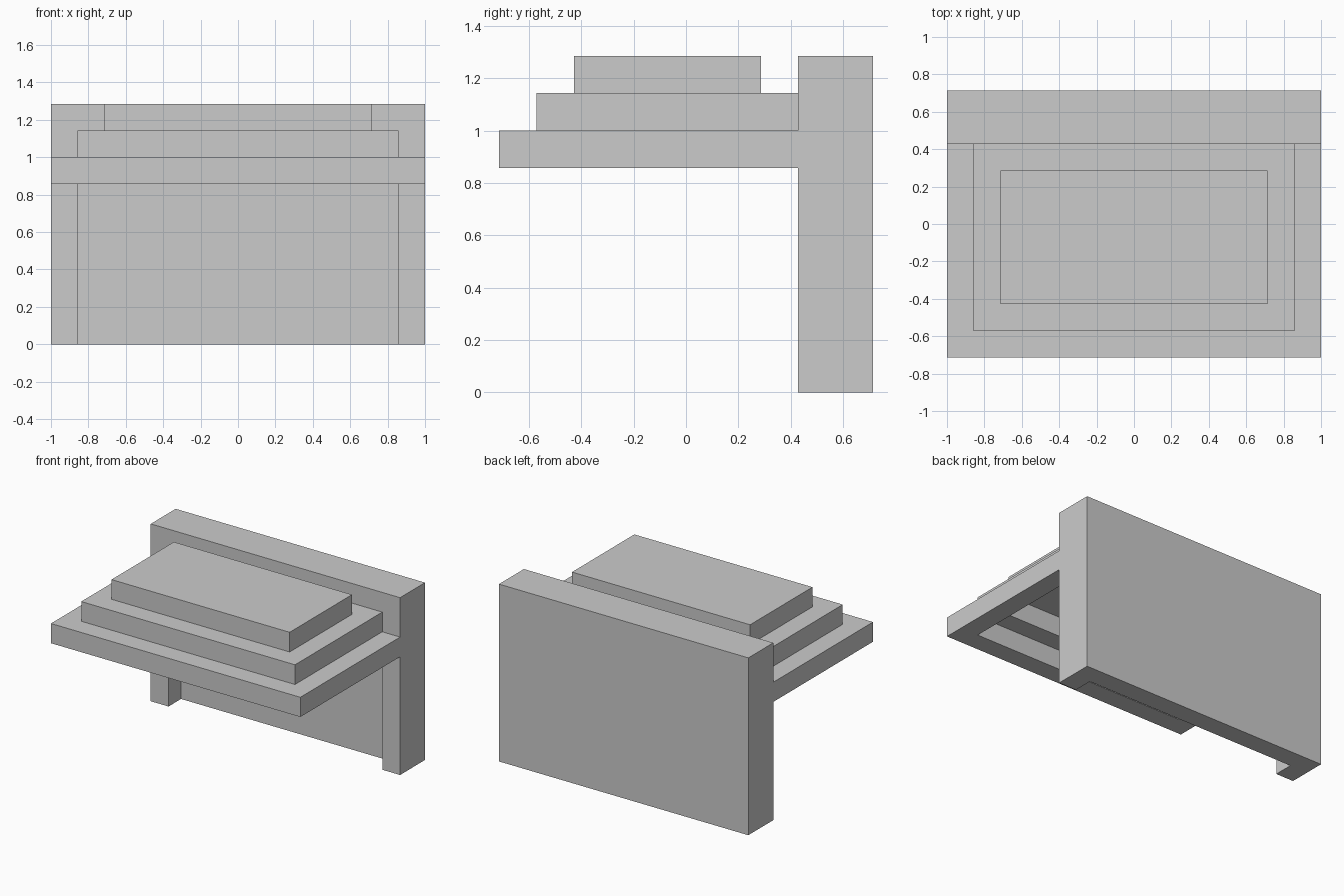
import bpy
import bmesh

if "Cube" in bpy.data.objects:
    bpy.data.objects.remove(bpy.data.objects["Cube"])

U = 1 / 7  # the whole model sits on a grid of sevenths


def box(name, x, y, z):
    """Box centred on x = 0: half width x, (min, max) for y and z, in grid units."""
    bm = bmesh.new()
    bmesh.ops.create_cube(bm, size=1)
    for v in bm.verts:
        v.co = (2 * x * U * v.co.x,
                U * (y[0] if v.co.y < 0 else y[1]),
                U * (z[0] if v.co.z < 0 else z[1]))
    mesh = bpy.data.meshes.new(name)
    bm.to_mesh(mesh)
    bm.free()
    obj = bpy.data.objects.new(name, mesh)
    bpy.context.collection.objects.link(obj)
    return obj


def hollow_box(name, outer, cavity):
    """Box with a box-shaped cavity cut out of it."""
    obj = box(name, *outer)
    cutter = box(name + "_cutter", *cavity)
    cutter.hide_render = True
    mod = obj.modifiers.new("cavity", 'BOOLEAN')
    mod.operation = 'DIFFERENCE'
    mod.solver = 'EXACT'
    mod.object = cutter
    bpy.context.view_layer.objects.active = obj
    bpy.ops.object.modifier_apply(modifier=mod.name)
    bpy.data.objects.remove(cutter)
    return obj


# Back wall: open towards the front and the bottom
hollow_box("back_wall", (7, (3, 5), (0, 9)), (6, (2, 4), (-1, 8)))

# Lower step: U-shaped rim, open at the back into the wall cavity
hollow_box("lower_step", (7, (-5, 3), (6, 7)), (6, (-4, 4), (5, 8)))

# Middle step: closed rectangular ring
hollow_box("middle_step", (6, (-4, 3), (7, 8)), (5, (-3, 2), (6, 9)))

# Top slab closes the stepped shell
box("top_slab", 5, (-3, 2), (8, 9))
